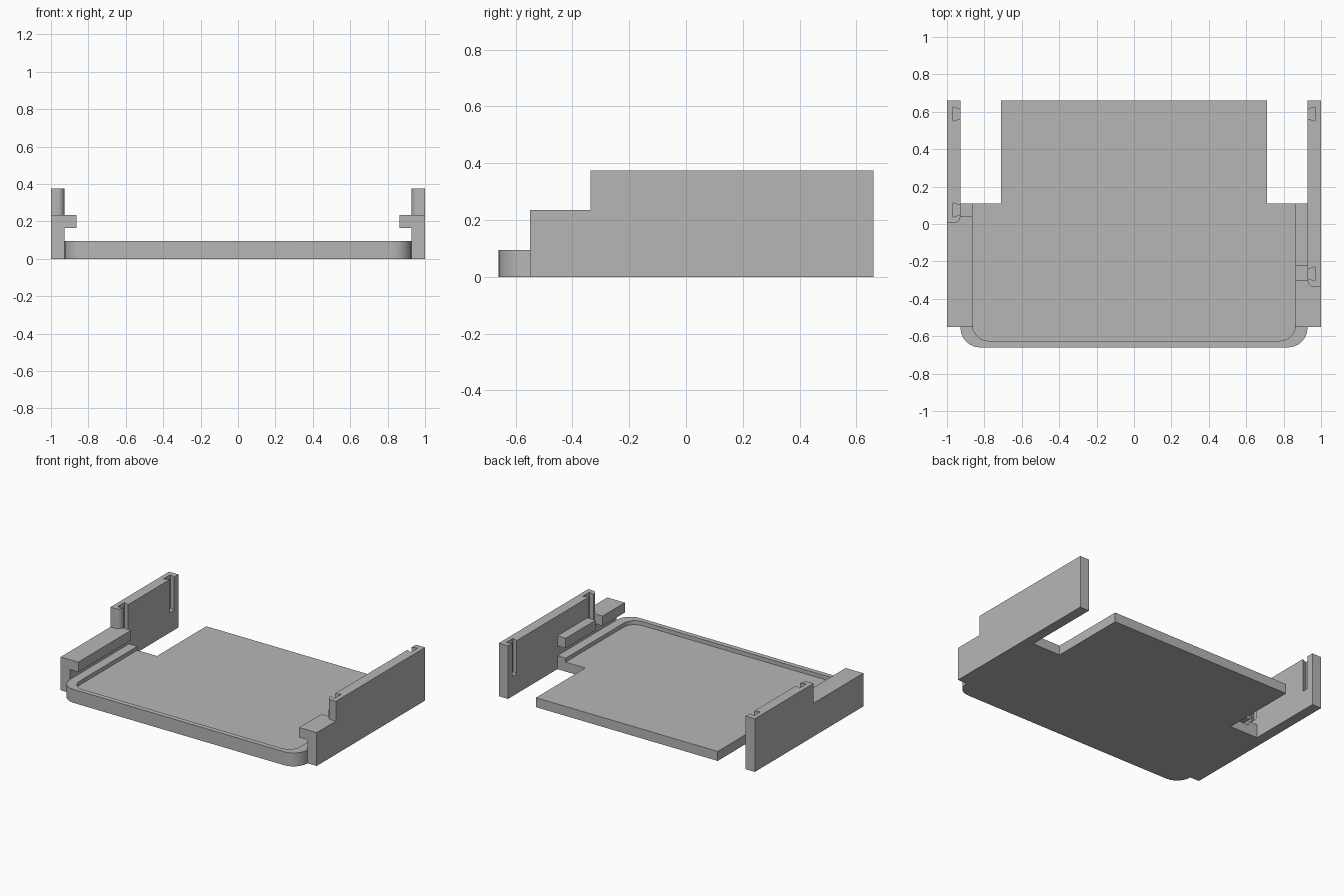
import bpy, bmesh, math

if "Cube" in bpy.data.objects:
    bpy.data.objects.remove(bpy.data.objects["Cube"], do_unlink=True)

GREY = (0.47, 0.47, 0.47, 1)
grey = bpy.data.materials.new("plain grey")
grey.use_nodes = True
grey.diffuse_color = GREY
grey.node_tree.nodes["Principled BSDF"].inputs["Base Color"].default_value = GREY

# Main sizes
INNER, LIP = 0.928, 0.863       # inner wall face, inner lip edge
FRONT, BACK = -0.55, 0.66       # wall ends
STEP, TOP = 0.235, 0.375        # low and high wall tops
RIM, FLOOR = 0.095, 0.067       # tray heights
NECK = 0.11                     # where the tray narrows


def prism(name, outline, low, high, axis="z"):
    """Extrude an outline: (x, y) along z, or (y, z) along x."""
    bm = bmesh.new()
    place = (lambda a, b: (a, b, low)) if axis == "z" else (lambda a, b: (low, a, b))
    face = bm.faces.new([bm.verts.new(place(a, b)) for a, b in outline])
    moved = bmesh.ops.extrude_face_region(bm, geom=[face])["geom"]
    shift = (0, 0, high - low) if axis == "z" else (high - low, 0, 0)
    bmesh.ops.translate(bm, vec=shift,
                        verts=[v for v in moved if isinstance(v, bmesh.types.BMVert)])
    bmesh.ops.recalc_face_normals(bm, faces=bm.faces)
    mesh = bpy.data.meshes.new(name)
    bm.to_mesh(mesh)
    bm.free()
    mesh.materials.append(grey)
    obj = bpy.data.objects.new(name, mesh)
    bpy.context.collection.objects.link(obj)
    return obj


def activate(obj):
    bpy.ops.object.select_all(action="DESELECT")
    obj.select_set(True)
    bpy.context.view_layer.objects.active = obj


def cut(obj, cutters):
    activate(obj)
    for cutter in cutters:
        cutter.hide_render = True
        mod = obj.modifiers.new("cut", "BOOLEAN")
        mod.operation, mod.solver, mod.object = "DIFFERENCE", "EXACT", cutter
        bpy.ops.object.modifier_apply(modifier=mod.name)
        bpy.data.objects.remove(cutter, do_unlink=True)
    bpy.ops.object.shade_smooth_by_angle(angle=math.radians(32))


def arc(cx, cy, r, start, steps=6):
    """Quarter arc, counter-clockwise from the start angle in degrees."""
    angles = [math.radians(start + 90 * i / steps) for i in range(steps + 1)]
    return [(cx + r * math.cos(a), cy + r * math.sin(a)) for a in angles]


def rounded_front(half, front, r):
    """Outline start: both rounded front corners, left to right."""
    return (arc(-half + r, front + r, r, 180) + arc(half - r, front + r, r, 270))


# Tray: rounded front, narrow back, recessed floor
tray = prism("tray", rounded_front(INNER, -BACK, 0.105) + [
    (INNER, NECK), (0.71, NECK), (0.71, BACK), (-0.71, BACK),
    (-0.71, NECK), (-INNER, NECK)], 0, RIM)
recess = prism("recess_cutter", rounded_front(LIP, -0.625, 0.085) + [
    (LIP, 0.8), (-LIP, 0.8)], FLOOR, 0.2)
cut(tray, [recess])


def side_wall(label, side, step_y, lips):
    """Stepped wall with dovetail slots, a rounded inner corner and lips."""
    wall = prism(label + "_wall", [
        (FRONT, 0), (BACK, 0), (BACK, TOP), (step_y, TOP),
        (step_y, STEP), (FRONT, STEP)], side * INNER, side, "x")
    cutters = []
    for y in (step_y + 0.07, 0.588):
        cutters.append(prism("slot_cutter", [
            (side * x, y + w) for x, w in
            ((0.967, 0.038), (INNER, 0.024), (0.9, 0.024),
             (0.9, -0.024), (INNER, -0.024), (0.967, -0.038))], 0.14, 0.5))
    r = 0.036
    corner = [(0.9, step_y - 0.02), (INNER + r, step_y - 0.02)]
    corner += arc(INNER + r, step_y + r, r, 180)[::-1] + [(0.9, step_y + r)]
    cutters.append(prism("corner_cutter", [(side * x, y) for x, y in corner], STEP, 0.5))
    cut(wall, cutters)
    for i, (start, end) in enumerate(lips):
        prism(f"{label}_lip_{i + 1}", [
            (start, 0.165), (end, 0.165), (end, STEP), (start, STEP)],
            side * LIP, side * INNER, "x")


side_wall("left", 1, -0.337, [(FRONT, -0.302), (-0.225, NECK)])
side_wall("right", -1, 0.005, [(FRONT, 0.04)])
